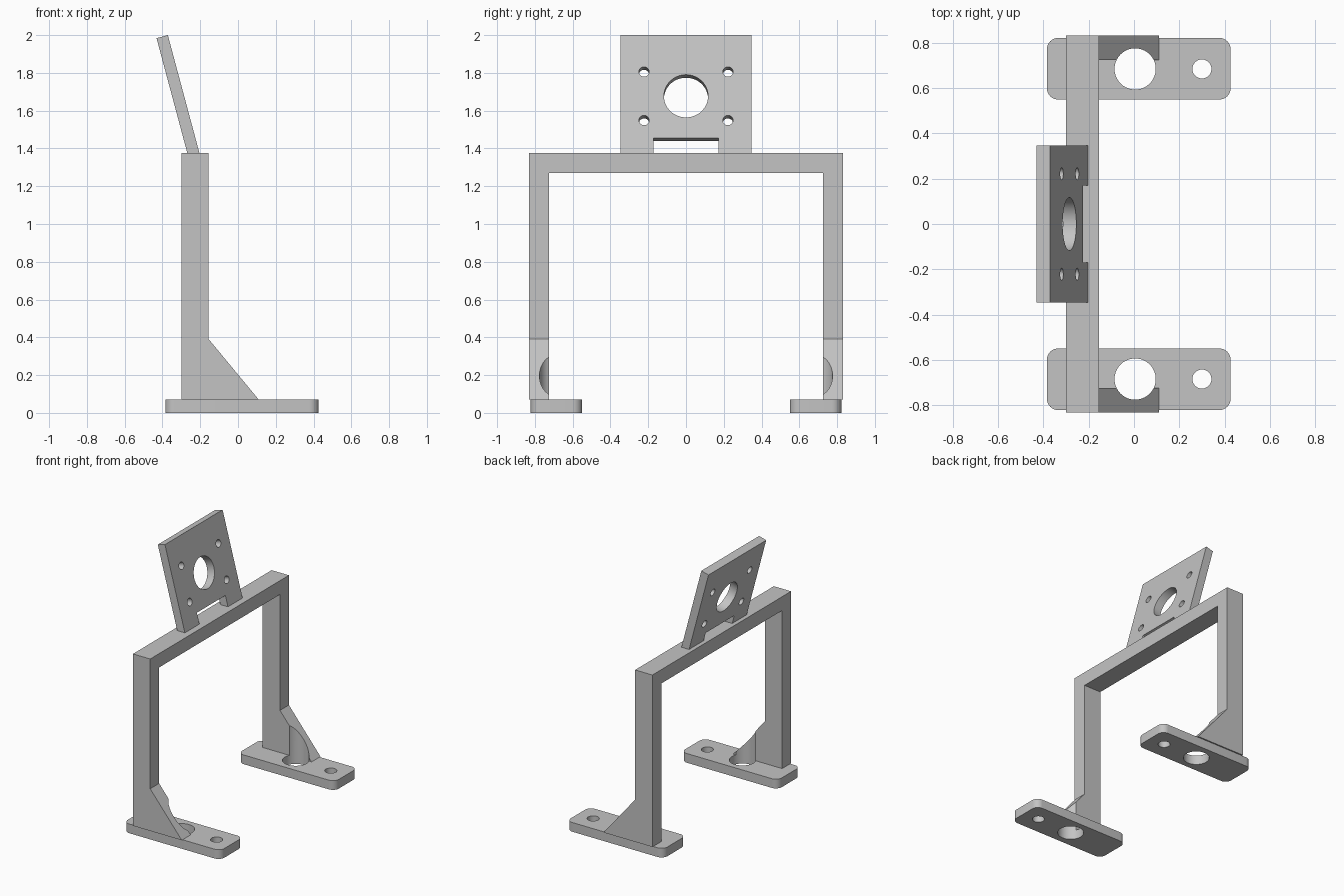
import bpy
import bmesh
import math
from mathutils import Vector, Matrix

if "Cube" in bpy.data.objects:
    bpy.data.objects.remove(bpy.data.objects["Cube"])

# Single flat grey
grey = bpy.data.materials.new("plain_grey")
grey.use_nodes = True
colour = (0.55, 0.55, 0.55, 1)
grey.diffuse_color = colour
grey.node_tree.nodes["Principled BSDF"].inputs["Base Color"].default_value = colour


def add_object(name, bm):
    bmesh.ops.recalc_face_normals(bm, faces=bm.faces)
    mesh = bpy.data.meshes.new(name)
    bm.to_mesh(mesh)
    bm.free()
    mesh.materials.append(grey)
    obj = bpy.data.objects.new(name, mesh)
    bpy.context.collection.objects.link(obj)
    return obj


def prism_y(name, profile, y0, y1):
    """Extrude an (x, z) profile from y0 to y1."""
    bm = bmesh.new()
    face = bm.faces.new([bm.verts.new((x, y0, z)) for x, z in profile])
    ext = bmesh.ops.extrude_face_region(bm, geom=[face])["geom"]
    verts = [v for v in ext if isinstance(v, bmesh.types.BMVert)]
    bmesh.ops.translate(bm, verts=verts, vec=(0, y1 - y0, 0))
    return add_object(name, bm)


def box(name, low, high, corner=0):
    """Box between two corners, with optional rounded vertical edges."""
    low, high = Vector(low), Vector(high)
    bm = bmesh.new()
    bmesh.ops.create_cube(bm, size=1)
    bmesh.ops.scale(bm, vec=high - low, verts=bm.verts)
    bmesh.ops.translate(bm, vec=(low + high) / 2, verts=bm.verts)
    if corner:
        upright = [e for e in bm.edges
                   if abs(e.verts[0].co.z - e.verts[1].co.z) > 0.01]
        bmesh.ops.bevel(bm, geom=upright, offset=corner, segments=8,
                        profile=0.5, affect='EDGES')
    return add_object(name, bm)


def rod(centre, axis, radius, length):
    """Cylindrical cutter along an axis."""
    bm = bmesh.new()
    turn = Vector((0, 0, 1)).rotation_difference(Vector(axis)).to_matrix().to_4x4()
    bmesh.ops.create_cone(bm, cap_ends=True, segments=64, radius1=radius,
                          radius2=radius, depth=length,
                          matrix=Matrix.Translation(centre) @ turn)
    return add_object("cutter", bm)


def cut(obj, cutters):
    """Subtract each cutter, then remove it."""
    bpy.ops.object.select_all(action='DESELECT')
    obj.select_set(True)
    bpy.context.view_layer.objects.active = obj
    for cutter in cutters:
        cutter.hide_render = True
        mod = obj.modifiers.new("cut", 'BOOLEAN')
        mod.operation = 'DIFFERENCE'
        mod.solver = 'EXACT'
        mod.object = cutter
        bpy.ops.object.modifier_apply(modifier=mod.name)
        bpy.data.objects.remove(cutter)
    bpy.ops.object.shade_smooth_by_angle(angle=math.radians(30))


# Main dimensions
BACK, FRONT = -0.30, -0.155
FOOT_TOP, BEAM_TOP = 0.07, 1.375
INNER, OUTER = 0.725, 0.832
HOLE_X, HOLE_Y, HOLE_R = 0.005, 0.685, 0.091
UP = (0, 0, 1)

# Legs with gussets, and drilled feet
for name, side in (("front", -1), ("back", 1)):
    leg = prism_y(name + "_leg",
                  [(BACK, FOOT_TOP), (0.11, FOOT_TOP), (FRONT, 0.39),
                   (FRONT, BEAM_TOP), (BACK, BEAM_TOP)],
                  side * INNER, side * OUTER)
    cut(leg, [rod((HOLE_X, side * HOLE_Y, 0.3), UP, HOLE_R, 0.8)])

    y0, y1 = sorted((side * 0.55, side * 0.822))
    foot = box(name + "_foot", (-0.385, y0, 0), (0.427, y1, FOOT_TOP), 0.05)
    cut(foot, [rod((HOLE_X, side * HOLE_Y, 0), UP, HOLE_R, 0.4),
               rod((0.30, side * HOLE_Y, 0), UP, 0.042, 0.4)])

# Cross beam
box("cross_beam", (BACK, -INNER, 1.27), (FRONT, INNER, BEAM_TOP))

# Tilted mounting plate
TILT = math.radians(15)
along = Vector((-math.sin(TILT), 0, math.cos(TILT)))
normal = Vector((math.cos(TILT), 0, math.sin(TILT)))
foot_point = Vector((-0.204, 0, BEAM_TOP))
THICK = 0.062
top = foot_point + along * 0.647
top_rear = top - normal * THICK
plate = prism_y("mounting_plate",
                [(foot_point.x, BEAM_TOP), (top.x, top.z),
                 (top_rear.x, top_rear.z),
                 (foot_point.x - THICK / math.cos(TILT), BEAM_TOP)],
                -0.346, 0.346)


def on_plate(y, height):
    return foot_point + along * height + Vector((0, y, 0))


# Cable notch and holes through the plate
corners = [foot_point + along * a + normal * n
           for a, n in ((-0.1, 0.1), (0.083, 0.1), (0.083, -0.2), (-0.1, -0.2))]
cutters = [prism_y("cutter", [(c.x, c.z) for c in corners], -0.171, 0.171),
           rod(on_plate(0, 0.313), normal, 0.117, 0.4)]
for y in (-0.222, 0.222):
    for height in (0.18, 0.446):
        cutters.append(rod(on_plate(y, height), normal, 0.027, 0.4))
cut(plate, cutters)
